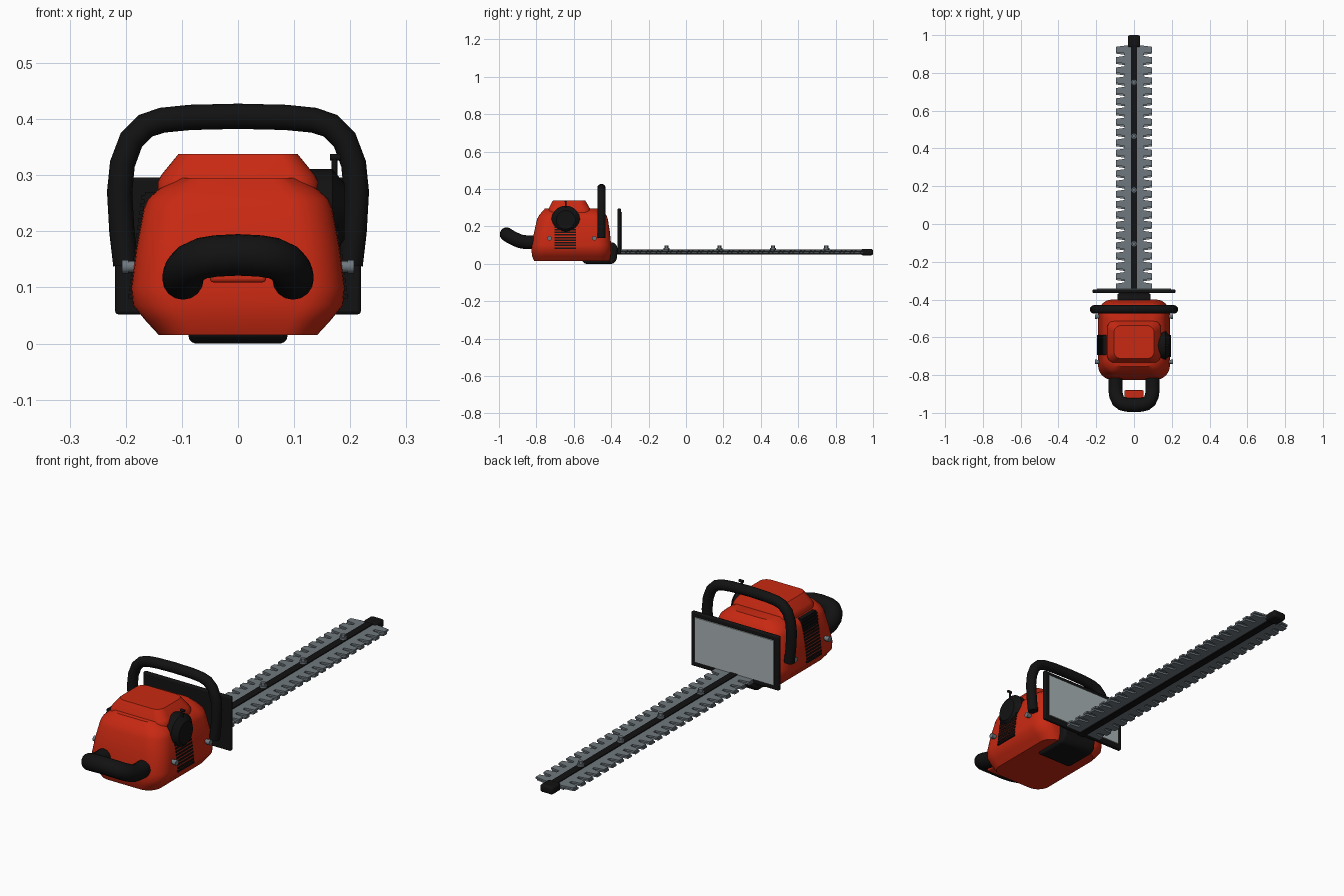
import bpy, bmesh, math
from mathutils import Matrix, Vector

if "Cube" in bpy.data.objects:
    bpy.data.objects.remove(bpy.data.objects["Cube"])


def material(name, rgb):
    m = bpy.data.materials.new(name)
    m.diffuse_color = (*rgb, 1)
    m.use_nodes = True
    m.node_tree.nodes["Principled BSDF"].inputs["Base Color"].default_value = m.diffuse_color
    return m


RED = material("red_plastic", (0.58, 0.022, 0.006))
BLACK = material("black_rubber", (0.006, 0.006, 0.006))
STEEL = material("steel", (0.16, 0.19, 0.21))
PANEL = material("pale_panel", (0.40, 0.45, 0.46))


def finish(name, bm, mat, angle=35, bevel=0, mirror=False):
    bmesh.ops.recalc_face_normals(bm, faces=bm.faces)
    me = bpy.data.meshes.new(name)
    bm.to_mesh(me)
    bm.free()
    ob = bpy.data.objects.new(name, me)
    bpy.context.collection.objects.link(ob)
    me.materials.append(mat)
    bpy.ops.object.select_all(action='DESELECT')
    ob.select_set(True)
    bpy.context.view_layer.objects.active = ob
    bpy.ops.object.shade_smooth_by_angle(angle=math.radians(angle))
    if bevel:
        b = ob.modifiers.new("bevel", 'BEVEL')
        b.width, b.segments = bevel, 3
    if mirror:
        ob.modifiers.new("mirror", 'MIRROR')
    return ob


def add_box(bm, x0, x1, y0, y1, z0, z1):
    m = Matrix.Translation(((x0 + x1) / 2, (y0 + y1) / 2, (z0 + z1) / 2))
    m = m @ Matrix.Diagonal((x1 - x0, y1 - y0, z1 - z0, 1))
    bmesh.ops.create_cube(bm, size=1, matrix=m)


def box(name, dims, mat, **kw):
    bm = bmesh.new()
    add_box(bm, *dims)
    return finish(name, bm, mat, **kw)


def add_rod(bm, a, b, r1, r2=None, seg=16):
    a, b = Vector(a), Vector(b)
    rot = (b - a).to_track_quat('Z', 'Y').to_matrix().to_4x4()
    bmesh.ops.create_cone(bm, cap_ends=True, segments=seg, radius1=r1,
                          radius2=r1 if r2 is None else r2, depth=(b - a).length,
                          matrix=Matrix.Translation((a + b) / 2) @ rot)


def add_prism(bm, bottom, top):
    lo, hi = [bm.verts.new(p) for p in bottom], [bm.verts.new(p) for p in top]
    bm.faces.new(lo)
    bm.faces.new(hi)
    n = len(lo)
    for i in range(n):
        bm.faces.new((lo[i], lo[(i + 1) % n], hi[(i + 1) % n], hi[i]))


def loft(name, sections, mat, angle=35):
    """Stack rounded rectangles given as (z, half width, y0, y1, corner radius)."""
    bm, rings = bmesh.new(), []
    for z, hx, y0, y1, r in sections:
        ring = []
        for k, (cx, cy) in enumerate([(hx - r, y1 - r), (r - hx, y1 - r),
                                      (r - hx, y0 + r), (hx - r, y0 + r)]):
            for i in range(9):
                a = math.pi / 2 * (k + i / 8)
                ring.append(bm.verts.new((cx + r * math.cos(a), cy + r * math.sin(a), z)))
        rings.append(ring)
    bm.faces.new(rings[0])
    bm.faces.new(rings[-1])
    for lo, hi in zip(rings, rings[1:]):
        n = len(lo)
        for i in range(n):
            bm.faces.new((lo[i], lo[(i + 1) % n], hi[(i + 1) % n], hi[i]))
    return finish(name, bm, mat, angle)


def tube(name, pts, r, mat):
    cu = bpy.data.curves.new(name, 'CURVE')
    cu.dimensions, cu.bevel_depth = '3D', r
    cu.bevel_resolution, cu.use_fill_caps = 6, True
    sp = cu.splines.new('POLY')
    sp.points.add(len(pts) - 1)
    for p, co in zip(sp.points, pts):
        p.co = (*co, 1)
    tmp = bpy.data.objects.new(name + "_curve", cu)
    bpy.context.collection.objects.link(tmp)
    bm = bmesh.new()
    bm.from_mesh(tmp.to_mesh())
    bpy.data.objects.remove(tmp)
    bmesh.ops.remove_doubles(bm, verts=bm.verts, dist=1e-5)
    return finish(name, bm, mat, 45)


# motor housing and its raised top cover
loft("housing", [(0.015, 0.141, -0.812, -0.41, 0.06), (0.04, 0.164, -0.822, -0.403, 0.07),
                 (0.068, 0.187, -0.826, -0.40, 0.075), (0.10, 0.19, -0.824, -0.40, 0.075),
                 (0.17, 0.181, -0.812, -0.407, 0.075), (0.24, 0.168, -0.796, -0.418, 0.075),
                 (0.258, 0.16, -0.786, -0.425, 0.07), (0.275, 0.141, -0.773, -0.438, 0.065),
                 (0.295, 0.108, -0.755, -0.458, 0.05)], RED)
loft("top_cover", [(0.26, 0.143, -0.738, -0.508, 0.045), (0.288, 0.143, -0.736, -0.51, 0.045),
                   (0.30, 0.137, -0.732, -0.516, 0.045), (0.338, 0.106, -0.712, -0.538, 0.035)], RED)

# gearbox under the nose
bm = bmesh.new()
prof = [(-0.56, 0.02), (-0.54, 0.0), (-0.39, 0.0), (-0.37, 0.02), (-0.365, 0.09), (-0.385, 0.115), (-0.45, 0.115)]
add_prism(bm, [(-0.088, y, z) for y, z in prof], [(0.088, y, z) for y, z in prof])
finish("gearbox", bm, BLACK, bevel=0.012)

# front handle hoop
half = [(0.2, 0.14), (0.207, 0.2), (0.211, 0.27), (0.206, 0.32), (0.19, 0.363),
        (0.165, 0.388), (0.135, 0.398), (0.085, 0.403)]
hoop = [(x, -0.452, z) for x, z in half] + [(0, -0.452, 0.405)]
hoop += [(-x, -0.452, z) for x, z in reversed(half)]
tube("front_handle", hoop, 0.0225, BLACK)

# rear handle loop, rising to the back
half = [(0.098, -0.79, 0.115), (0.098, -0.85, 0.115), (0.098, -0.885, 0.12), (0.094, -0.912, 0.131),
        (0.083, -0.936, 0.143), (0.064, -0.951, 0.152), (0.04, -0.957, 0.156)]
tube("rear_handle", half + [(0, -0.959, 0.158)] + [(-x, y, z) for x, y, z in reversed(half)],
     0.037, BLACK)
box("throttle_trigger", (-0.05, 0.05, -0.945, -0.88, 0.109, 0.145), RED, bevel=0.006)

# hand guard: dark frame with a pale front panel
box("guard_frame", (-0.219, 0.219, -0.366, -0.347, 0.052, 0.296), BLACK, bevel=0.006)
box("guard_panel", (-0.197, 0.197, -0.350, -0.342, 0.074, 0.276), PANEL)

# fixing bolts on both sides
bm = bmesh.new()
for y in (-0.73, -0.49):
    add_rod(bm, (0.15, y, 0.137), (0.2, y, 0.137), 0.010)
    add_rod(bm, (0.195, y, 0.137), (0.207, y, 0.137), 0.012)
finish("side_bolts", bm, STEEL, mirror=True)

# recoil starter on the right: round drum, ribbed lower vent
bm = bmesh.new()
c = (-0.643, 0.235)
add_rod(bm, (0.10, *c), (0.168, *c), 0.076, seg=32)
add_rod(bm, (0.168, *c), (0.190, *c), 0.076, 0.05, seg=32)
finish("starter_drum", bm, BLACK)


def vent(name, side, y0, y1, z0, z1):
    bm = bmesh.new()
    n = round((z1 - z0) / 0.0135)
    for i in range(n):
        z = z0 + (z1 - z0) * i / n
        x = 0.195 - 0.13 * (z - 0.08)
        add_box(bm, *sorted((side * 0.12, side * x)), y0, y1, z, z + 0.008)
    prof = [(0.12, z0), (0.19 - 0.13 * (z0 - 0.08), z0), (0.19 - 0.13 * (z1 - 0.08), z1), (0.12, z1)]
    add_prism(bm, [(side * x, y0, z) for x, z in prof], [(side * x, y1, z) for x, z in prof])
    finish(name, bm, BLACK)


vent("starter_vent", 1, -0.703, -0.588, 0.08, 0.235)
vent("exhaust_vent", -1, -0.693, -0.588, 0.08, 0.27)

# pull-cord grip
bm = bmesh.new()
add_rod(bm, (0.172, -0.643, 0.29), (0.172, -0.643, 0.332), 0.005)
add_rod(bm, (0.164, -0.643, 0.332), (0.184, -0.643, 0.332), 0.006)
finish("pull_cord_grip", bm, BLACK)

# cutter: central bar, tip, two toothed blades
box("cutter_bar", (-0.017, 0.017, -0.39, 0.95, 0.051, 0.077), BLACK)
box("bar_tip", (-0.033, 0.033, 0.935, 1.0, 0.045, 0.08), BLACK, bevel=0.011)
pitch, count = 0.0545, 24
for name, z0, z1, shift in (("upper_blade", 0.065, 0.073, 0.0), ("lower_blade", 0.055, 0.063, -0.008)):
    bm = bmesh.new()
    add_box(bm, 0.01, 0.05, -0.36, 0.945, z0, z1)
    for i in range(count):
        y = 0.924 - pitch * i + shift
        base = [(0.045, y - 0.021), (0.094, y - 0.014), (0.094, y + 0.014), (0.045, y + 0.021)]
        add_prism(bm, [(a, b, z0) for a, b in base], [(a, b, z1) for a, b in base])
    finish(name, bm, STEEL, mirror=True)

# bolts along the bar
bm = bmesh.new()
for i in range(4):
    y = -0.105 + 0.285 * i
    add_rod(bm, (0, y, 0.06), (0, y, 0.086), 0.016)
    add_rod(bm, (0, y, 0.08), (0, y, 0.099), 0.011, seg=6)
finish("bar_bolts", bm, STEEL)
